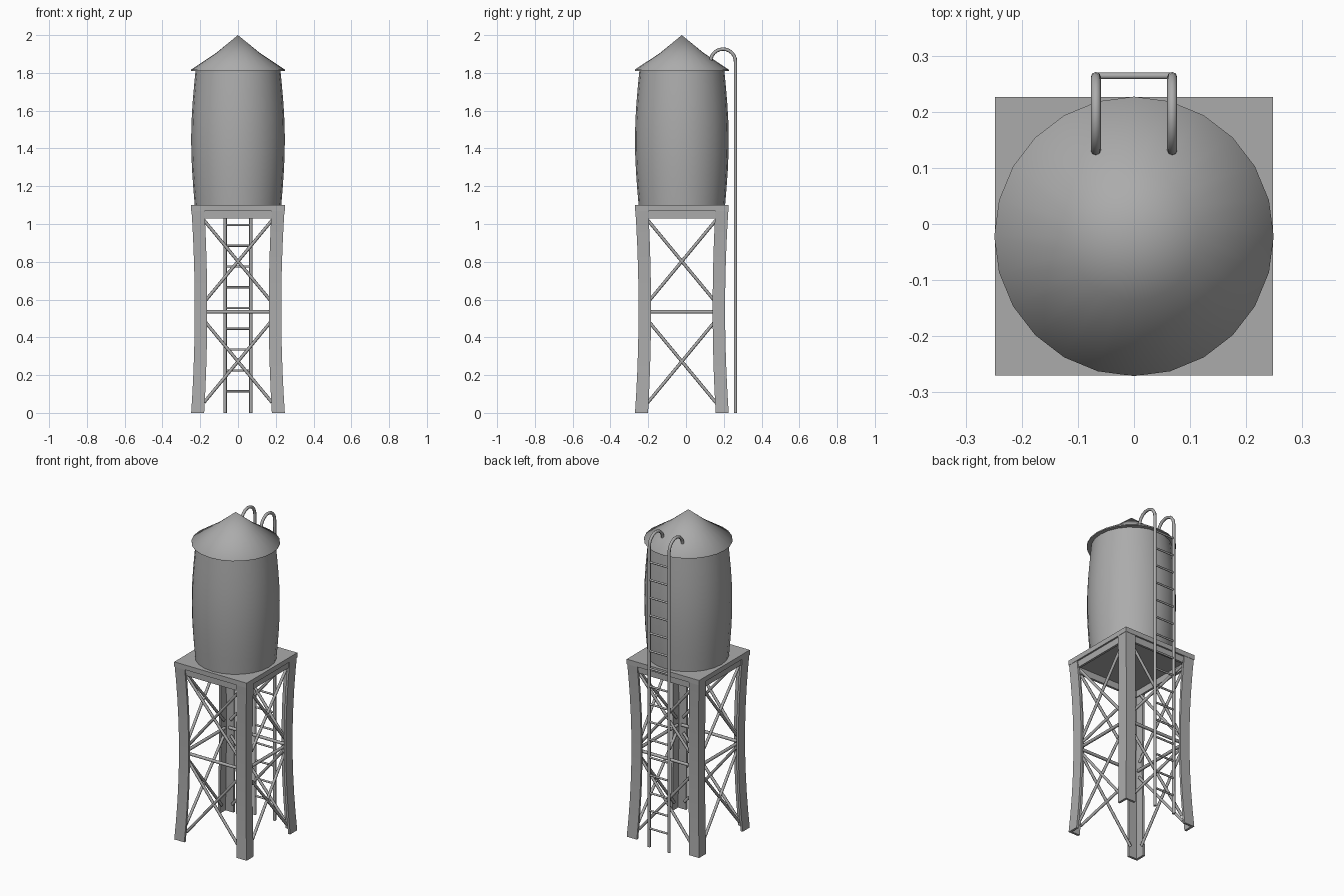
import bpy, bmesh, math
from mathutils import Vector

if "Cube" in bpy.data.objects:
    bpy.data.objects.remove(bpy.data.objects["Cube"])

CY = -0.022          # tower axis in y
N = 24               # sides of the tank
GREY = bpy.data.materials.new("dark_grey")
GREY.diffuse_color = (0.41, 0.41, 0.41, 1)
GREY.use_nodes = True
GREY.node_tree.nodes["Principled BSDF"].inputs["Base Color"].default_value = GREY.diffuse_color

def finish(name, bm, smooth=None):
    bmesh.ops.recalc_face_normals(bm, faces=bm.faces)
    me = bpy.data.meshes.new(name)
    bm.to_mesh(me)
    bm.free()
    me.materials.append(GREY)
    ob = bpy.data.objects.new(name, me)
    bpy.context.collection.objects.link(ob)
    if smooth:
        bpy.ops.object.select_all(action='DESELECT')
        ob.select_set(True)
        bpy.context.view_layer.objects.active = ob
        bpy.ops.object.shade_smooth_by_angle(angle=math.radians(smooth))
    return ob

def loft(bm, rings):
    """Skin closed rings of equal length and cap both ends."""
    vs = [[bm.verts.new(p) for p in r] for r in rings]
    n = len(vs[0])
    for a, b in zip(vs, vs[1:]):
        for i in range(n):
            j = (i + 1) % n
            bm.faces.new((a[i], a[j], b[j], b[i]))
    bm.faces.new(vs[0][::-1])
    bm.faces.new(vs[-1])

def tube(bm, pts, r, side, sides=8):
    """Sweep a round section along a planar path; side = normal of its plane."""
    pts = [Vector(p) for p in pts]
    side = Vector(side).normalized()
    rings = []
    for i, p in enumerate(pts):
        d = (pts[min(i + 1, len(pts) - 1)] - pts[max(i - 1, 0)]).normalized()
        u = (side - d * side.dot(d)).normalized()
        w = d.cross(u)
        rings.append([p + r * (math.cos(a) * u + math.sin(a) * w)
                      for a in (2 * math.pi * k / sides for k in range(sides))])
    loft(bm, rings)

def revolve(name, prof, angle):
    bm = bmesh.new()
    loft(bm, [[(r * math.cos(2 * math.pi * k / N), CY + r * math.sin(2 * math.pi * k / N), z)
               for k in range(N)] for r, z in prof])
    bmesh.ops.remove_doubles(bm, verts=bm.verts, dist=2e-3)
    return finish(name, bm, angle)

def box(bm, x0, x1, y0, y1, z0, z1):
    loft(bm, [[(x0, y0, z), (x1, y0, z), (x1, y1, z), (x0, y1, z)] for z in (z0, z1)])

# Bulging tank and concave cone roof
revolve("tank", [(0.229 + 0.0215 * math.sin(math.pi * t / 8) - 0.005 * t / 8, 1.10 + 0.72 * t / 8)
                 for t in range(9)], 40)
revolve("roof", [(0.2, 1.81), (0.249, 1.81), (0.249, 1.817),
                 (0.115, 1.906), (0.0005, 2.0)], 75)

# Platform plate with recessed apron
bm = bmesh.new()
H = 0.248
box(bm, -H, H, CY - H, CY + H, 1.07, 1.10)
for s in (-1, 1):
    a, b = sorted((s * 0.238, s * 0.224))
    box(bm, -0.23, 0.23, CY + a, CY + b, 1.03, 1.075)
    box(bm, a, b, CY - 0.23, CY + 0.23, 1.03, 1.075)
finish("platform", bm)

# Bowed angle-section legs
def bow(z):
    return ((z - 0.55) / 0.55) ** 2

def outer(z):
    return 0.229 + 0.019 * bow(z)

T = 0.014
for sx, nx in ((-1, "left"), (1, "right")):
    for sy, ny in ((-1, "front"), (1, "back")):
        bm = bmesh.new()
        rings = []
        for k in range(11):
            z = 1.10 * k / 10 - (0.001 if k == 10 else 0)
            o, i = outer(z), 0.163 + 0.016 * bow(z)
            sec = [(o, o), (i, o), (i, o - T), (o - T, o - T), (o - T, i), (o, i)]
            rings.append([(sx * x, CY + sy * y, z) for x, y in sec])
        loft(bm, rings)
        finish(f"{ny}_{nx}_leg", bm, 30)

# Cross braces and middle bars on the four sides
for q, side in enumerate(("front", "right", "back", "left")):
    c, s = round(math.cos(q * math.pi / 2)), round(math.sin(q * math.pi / 2))

    def place(x, z):
        y = -(outer(z) - T - 0.008)
        return (c * x - s * y, CY + s * x + c * y, z)

    bm = bmesh.new()
    for lo, hi in ((0.055, 0.49), (0.585, 1.02)):
        for m in (-1, 1):
            tube(bm, [place(-0.18 * m, lo), place(0.18 * m, hi)], 0.0085, (-s, c, 0))
    tube(bm, [place(-0.19, 0.535), place(0.19, 0.535)], 0.0095, (0, 0, 1))
    finish(f"{side}_braces", bm, 50)

# Ladder with hooked rails
LY, R = 0.262, 0.066
arc = [(LY - R + R * math.cos(a), 1.86 + R * math.sin(a))
       for a in (math.radians(180) * k / 12 for k in range(13))]
bm = bmesh.new()
for x in (-0.068, 0.068):
    tube(bm, [(x, LY, 0)] + [(x, y, z) for y, z in arc], 0.009, (1, 0, 0))
finish("ladder_rails", bm, 50)
bm = bmesh.new()
for k in range(16):
    z = 0.115 + 0.11 * k
    tube(bm, [(-0.068, LY + 0.002, z), (0.068, LY + 0.002, z)], 0.006, (0, 0, 1))
finish("ladder_rungs", bm, 50)
